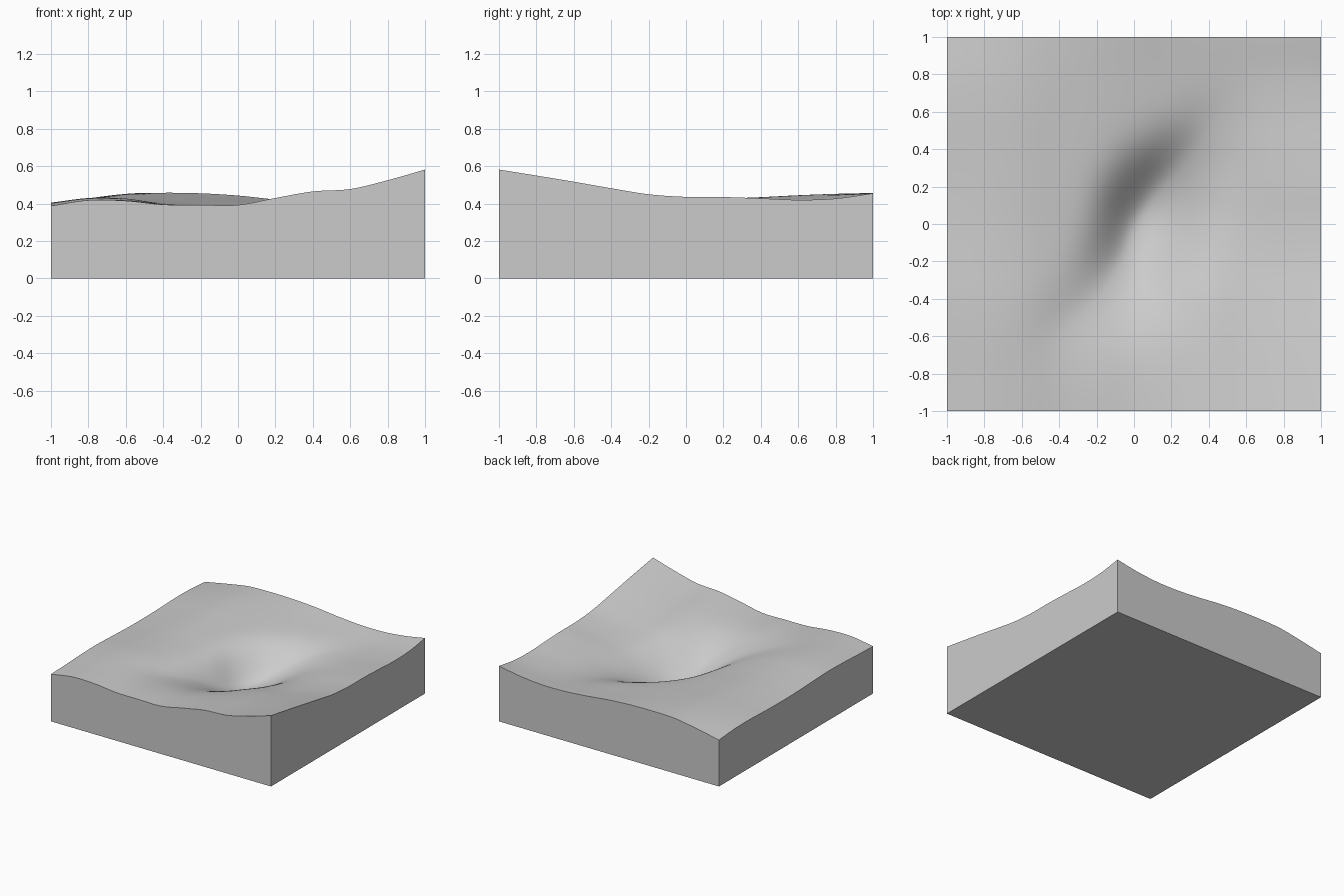
import bpy
import bmesh
from math import exp, sqrt, radians, floor

# Remove the default cube
default_cube = bpy.data.objects.get("Cube")
if default_cube:
    bpy.data.objects.remove(default_cube, do_unlink=True)

# Rim heights in thousandths, evenly spaced from -1 to +1 along each side
FRONT = [388, 418, 415, 395, 393, 393, 430, 465, 478, 525, 582]
BACK = [382, 420, 452, 458, 455, 443, 422, 407, 405, 422, 455]
LEFT = [388, 394, 402, 405, 398, 391, 389, 392, 398, 396, 382]
RIGHT = [582, 550, 517, 482, 450, 436, 435, 428, 420, 427, 455]
# Sideways drift of the hollow's floor along the diagonal, same spacing
DRIFT = [-150, -150, -150, -145, -100, -20, 20, 35, 50, 90, 100]


def sample(points, t):
    """Smooth curve through evenly spaced points, t in -1..1."""
    last = len(points) - 1
    f = min(max((t + 1) / 2, 0), 1) * last
    i = min(floor(f), last - 1)
    u = f - i
    b, c = points[i], points[i + 1]
    a = points[i - 1] if i > 0 else 2 * b - c
    d = points[i + 2] if i + 2 <= last else 2 * c - b
    value = b + u * (c - a + u * (2 * a - 5 * b + 4 * c - d + u * (3 * (b - c) + d - a))) / 2
    return value / 1000


def mix(a, b, t):
    return a + (b - a) * t


def rolling_ground(x, y):
    """Surface stretched between the four rim curves."""
    u, v = (x + 1) / 2, (y + 1) / 2
    along_y = mix(sample(FRONT, x), sample(BACK, x), v)
    along_x = mix(sample(LEFT, y), sample(RIGHT, y), u)
    corners = mix(mix(FRONT[0], FRONT[-1], u), mix(BACK[0], BACK[-1], u), v) / 1000
    return along_y + along_x - corners


def hollow(x, y):
    """Diagonal hollow, steeper on its back left wall."""
    s, d = (x + y) / sqrt(2), (y - x) / sqrt(2)
    offset = d - sample(DRIFT, s)
    pit_width = 0.15 if offset > 0 else 0.24
    gully_width = 0.13 if offset > 0 else 0.2
    pit = 0.18 * exp(-((s - 0.08) / 0.27) ** 2 / 2) * exp(-(offset / pit_width) ** 2 / 2)
    gully = 0.05 * exp(-(s / 0.75) ** 4) * exp(-(offset / gully_width) ** 2 / 2)
    fade = (1 - x ** 4) * (1 - y ** 4)
    return (pit + gully) * fade


# Terrain block: shaped top grid, straight skirt and flat base
bm = bmesh.new()
bmesh.ops.create_grid(bm, x_segments=100, y_segments=100, size=1)
for v in bm.verts:
    v.co.z = rolling_ground(v.co.x, v.co.y) - hollow(v.co.x, v.co.y)
rim = [e for e in bm.edges if e.is_boundary]
skirt = bmesh.ops.extrude_edge_only(bm, edges=rim)["geom"]
for v in skirt:
    if isinstance(v, bmesh.types.BMVert):
        v.co.z = 0
bmesh.ops.contextual_create(bm, geom=[e for e in bm.edges if e.is_boundary])
bmesh.ops.recalc_face_normals(bm, faces=bm.faces)

mesh = bpy.data.meshes.new("terrain_block")
bm.to_mesh(mesh)
bm.free()
terrain = bpy.data.objects.new("terrain_block", mesh)
bpy.context.collection.objects.link(terrain)

# Plain grey material
grey = bpy.data.materials.new("plain_grey")
grey.use_nodes = True
colour = (0.6, 0.6, 0.6, 1)
grey.diffuse_color = colour
grey.node_tree.nodes["Principled BSDF"].inputs["Base Color"].default_value = colour
mesh.materials.append(grey)

# Smooth ground with crisp block edges
bpy.ops.object.select_all(action="DESELECT")
terrain.select_set(True)
bpy.context.view_layer.objects.active = terrain
bpy.ops.object.shade_smooth_by_angle(angle=radians(40))
